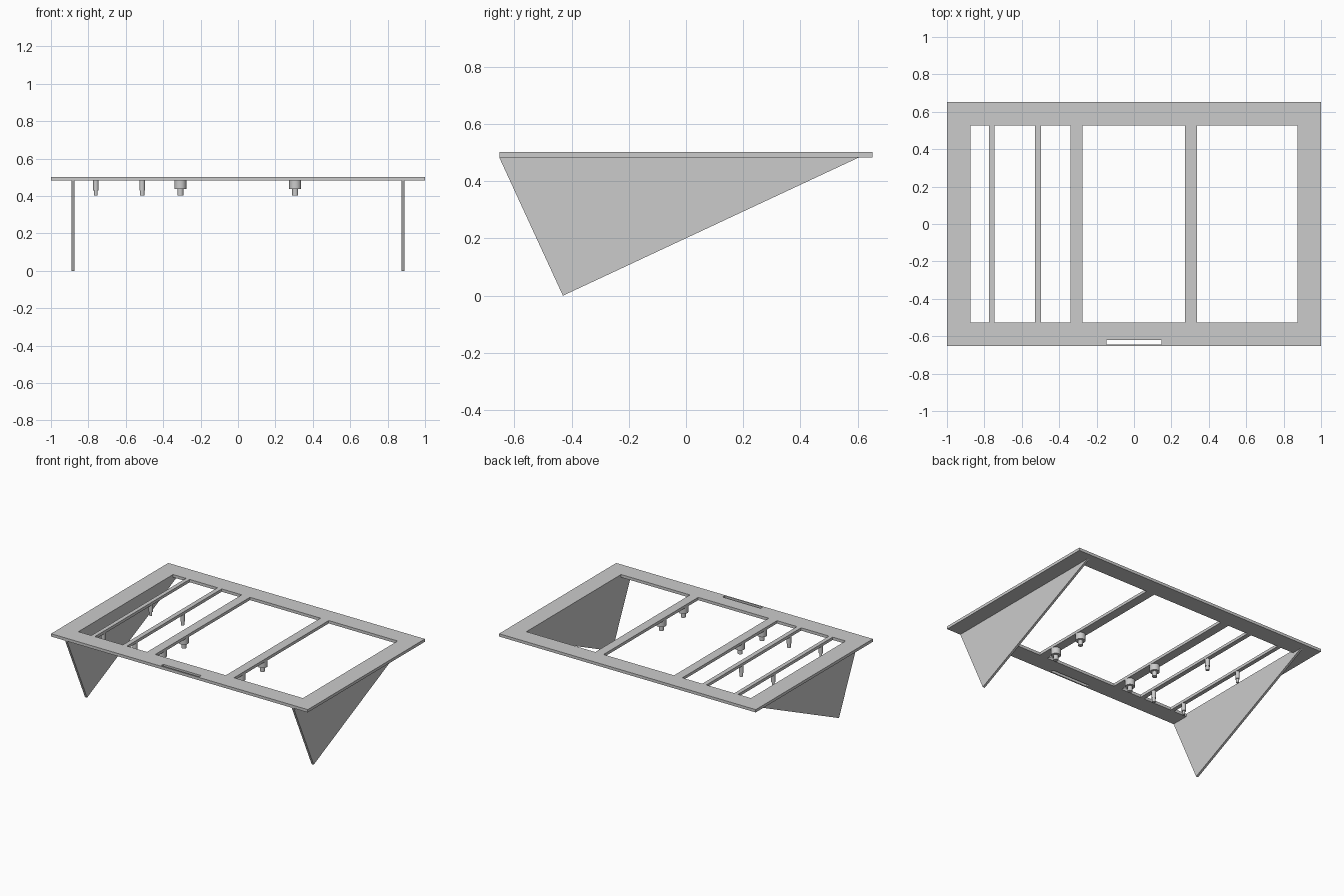
import bpy
import bmesh
from mathutils import Matrix, Vector

if "Cube" in bpy.data.objects:
    bpy.data.objects.remove(bpy.data.objects["Cube"])

grey = bpy.data.materials.new("plain grey")
grey.use_nodes = True
colour = (0.6, 0.6, 0.6, 1)
grey.diffuse_color = colour
grey.node_tree.nodes["Principled BSDF"].inputs["Base Color"].default_value = colour

TOP, BOTTOM = 0.502, 0.482
OPEN_X, OPEN_Y = 0.875, 0.527


def make_object(name, bm):
    bmesh.ops.recalc_face_normals(bm, faces=bm.faces)
    mesh = bpy.data.meshes.new(name)
    bm.to_mesh(mesh)
    bm.free()
    mesh.materials.append(grey)
    obj = bpy.data.objects.new(name, mesh)
    bpy.context.collection.objects.link(obj)
    return obj


def box(name, x, y, z):
    bm = bmesh.new()
    bmesh.ops.create_cube(bm, size=1)
    for v in bm.verts:
        v.co = Vector([(a + b) / 2 + c * (b - a) for c, (a, b) in zip(v.co, (x, y, z))])
    return make_object(name, bm)


def cut(target, cutter):
    mod = target.modifiers.new("cut", "BOOLEAN")
    mod.operation = "DIFFERENCE"
    mod.solver = "EXACT"
    mod.object = cutter
    bpy.context.view_layer.objects.active = target
    bpy.ops.object.modifier_apply(modifier=mod.name)
    bpy.data.objects.remove(cutter)


# Flat frame with a large opening and a narrow slot along the front edge
frame = box("frame", (-1, 1), (-0.652, 0.652), (BOTTOM, TOP))
cut(frame, box("opening_cutter", (-OPEN_X, OPEN_X), (-OPEN_Y, OPEN_Y), (0.4, 0.6)))
cut(frame, box("slot_cutter", (-0.148, 0.148), (-0.643, -0.62), (0.4, 0.6)))


# Triangular legs
def leg(name, side):
    bm = bmesh.new()
    profile = [(-0.652, BOTTOM), (0.602, BOTTOM), (-0.43, 0)]
    face = bm.faces.new([bm.verts.new((side * 0.875, y, z)) for y, z in profile])
    grown = bmesh.ops.extrude_face_region(bm, geom=[face])["geom"]
    verts = [g for g in grown if isinstance(g, bmesh.types.BMVert)]
    bmesh.ops.translate(bm, verts=verts, vec=(side * 0.016, 0, 0))
    make_object(name, bm)


leg("left_leg", 1)
leg("right_leg", -1)


# Stepped round pegs hanging below the crossbars
def peg(name, x, y, radius, tip_radius, step):
    bm = bmesh.new()
    for r, low, high in ((radius, step, BOTTOM), (tip_radius, 0.402, step)):
        bmesh.ops.create_cone(bm, cap_ends=True, segments=32, radius1=r, radius2=r,
                              depth=high - low,
                              matrix=Matrix.Translation((x, y, (low + high) / 2)))
    obj = make_object(name, bm)
    bpy.ops.object.select_all(action="DESELECT")
    obj.select_set(True)
    bpy.context.view_layer.objects.active = obj
    bpy.ops.object.shade_smooth_by_angle()


# Crossbars: name, centre, half width, peg radii, step height, peg positions
THIN, WIDE = (-0.415, 0.115), (-0.407, -0.163)
bars = [
    ("outer_thin", -0.76, 0.014, 0.014, 0.009, 0.43, THIN),
    ("inner_thin", -0.512, 0.016, 0.015, 0.012, 0.43, THIN),
    ("right_wide", -0.308, 0.032, 0.032, 0.016, 0.437, WIDE),
    ("left_wide", 0.306, 0.032, 0.032, 0.016, 0.437, WIDE),
]
for name, x, half, radius, tip, step, places in bars:
    box(name + "_crossbar", (x - half, x + half), (-OPEN_Y, OPEN_Y), (BOTTOM, TOP))
    for place, y in zip(("front", "back"), places):
        peg(f"{name}_{place}_peg", x, y, radius, tip, step)
